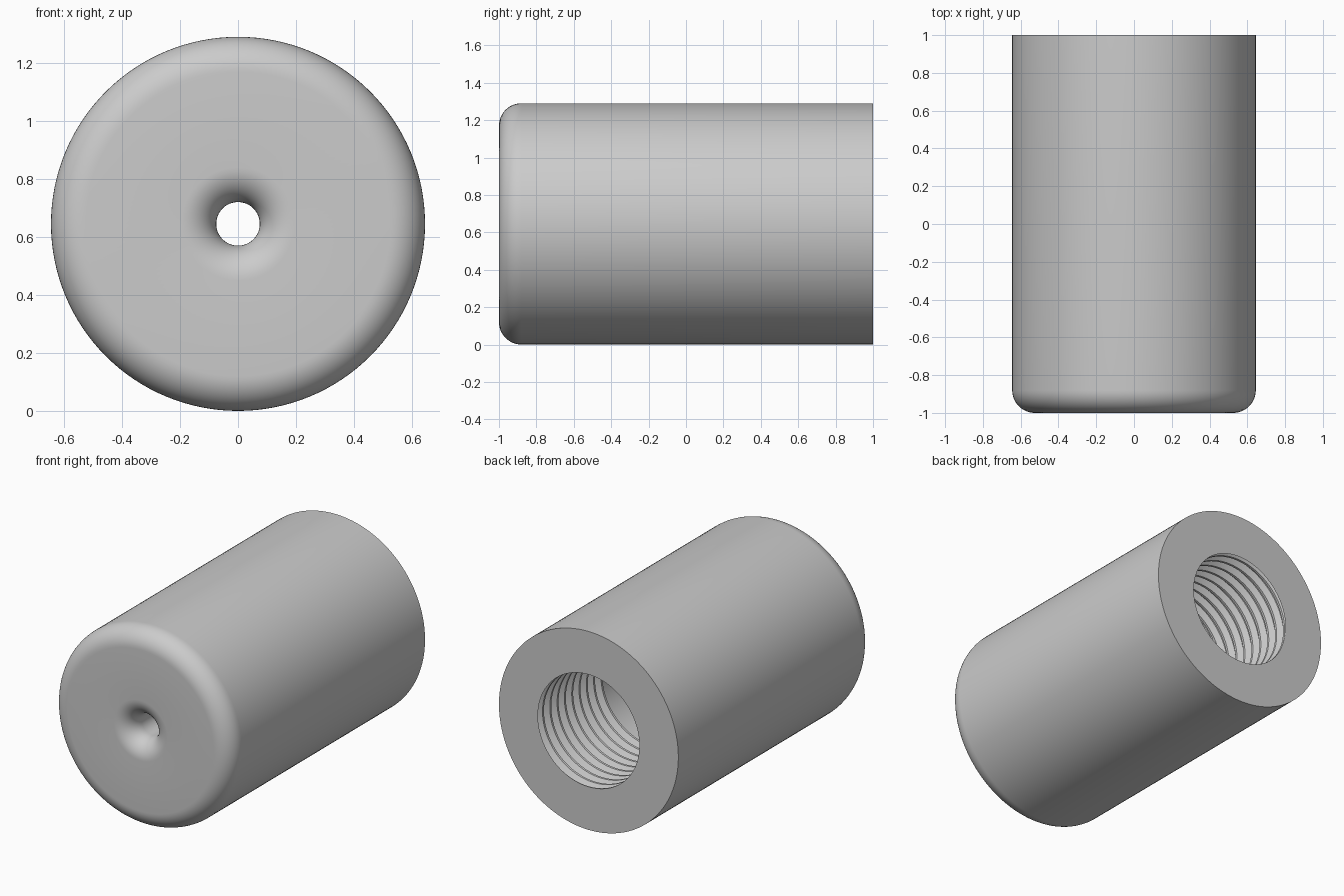
import bpy, math

if "Cube" in bpy.data.objects:
    bpy.data.objects.remove(bpy.data.objects["Cube"])

R = 0.645        # outer radius, also the height of the axis
FILLET = 0.12    # rounding of the front rim and of the pin hole
HOLE = 0.075
BORE = 0.40
CREST = 0.365
THREAD_END = 0.30
BORE_END = -0.70
PITCH = 0.075
SEG = 128

metal = bpy.data.materials.new("plain grey")
metal.use_nodes = True
grey = (0.6, 0.6, 0.6, 1)
metal.diffuse_color = grey
metal.node_tree.nodes["Principled BSDF"].inputs["Base Color"].default_value = grey


def point(r, y, angle):
    return (r * math.cos(angle), y, R + r * math.sin(angle))


def make_object(name, verts, faces, angle):
    mesh = bpy.data.meshes.new(name)
    mesh.from_pydata(verts, [], faces)
    mesh.materials.append(metal)
    obj = bpy.data.objects.new(name, mesh)
    bpy.context.collection.objects.link(obj)
    bpy.ops.object.select_all(action="DESELECT")
    obj.select_set(True)
    bpy.context.view_layer.objects.active = obj
    bpy.ops.object.shade_smooth_by_angle(angle=math.radians(angle))
    return obj


def arc(r, y, start, end, steps=12):
    """Fillet points as (radius, y) around a centre."""
    angles = [math.radians(start + (end - start) * i / steps) for i in range(steps + 1)]
    return [(r + FILLET * math.cos(a), y + FILLET * math.sin(a)) for a in angles]


# Cylinder body: back ring, wall, rounded front, flared hole, inner floor, bore
profile = [(BORE, 1), (R, 1)]
profile += arc(R - FILLET, -1 + FILLET, 0, -90)
profile += arc(HOLE + FILLET, -1 + FILLET, 270, 180)
profile += [(HOLE, BORE_END), (BORE, BORE_END), (BORE, THREAD_END)]
verts = [point(r, y, math.tau * s / SEG) for r, y in profile for s in range(SEG)]
faces = []
for i in range(len(profile) - 1):
    for s in range(SEG):
        t = (s + 1) % SEG
        a, b = i * SEG, (i + 1) * SEG
        faces.append((a + s, a + t, b + t, b + s))
make_object("body", verts, faces, 35)

# Internal screw thread: one helical strip, cut flat at both ends
tooth = [(BORE, 0), (BORE, 0.2), (CREST, 0.5), (CREST, 0.7), (BORE, 1)]
turns = math.ceil((1 - THREAD_END) / PITCH) + 1
verts, faces = [], []
n = len(tooth)
for s in range(turns * SEG + 1):
    for r, f in tooth:
        y = THREAD_END + PITCH * (s / SEG - 1 + f)
        verts.append(point(r, min(max(y, THREAD_END), 1), math.tau * s / SEG))
for s in range(turns * SEG):
    for k in range(n - 1):
        a = s * n + k
        faces.append((a, a + 1, a + n + 1, a + n))
thread = make_object("thread", verts, faces, 30)
